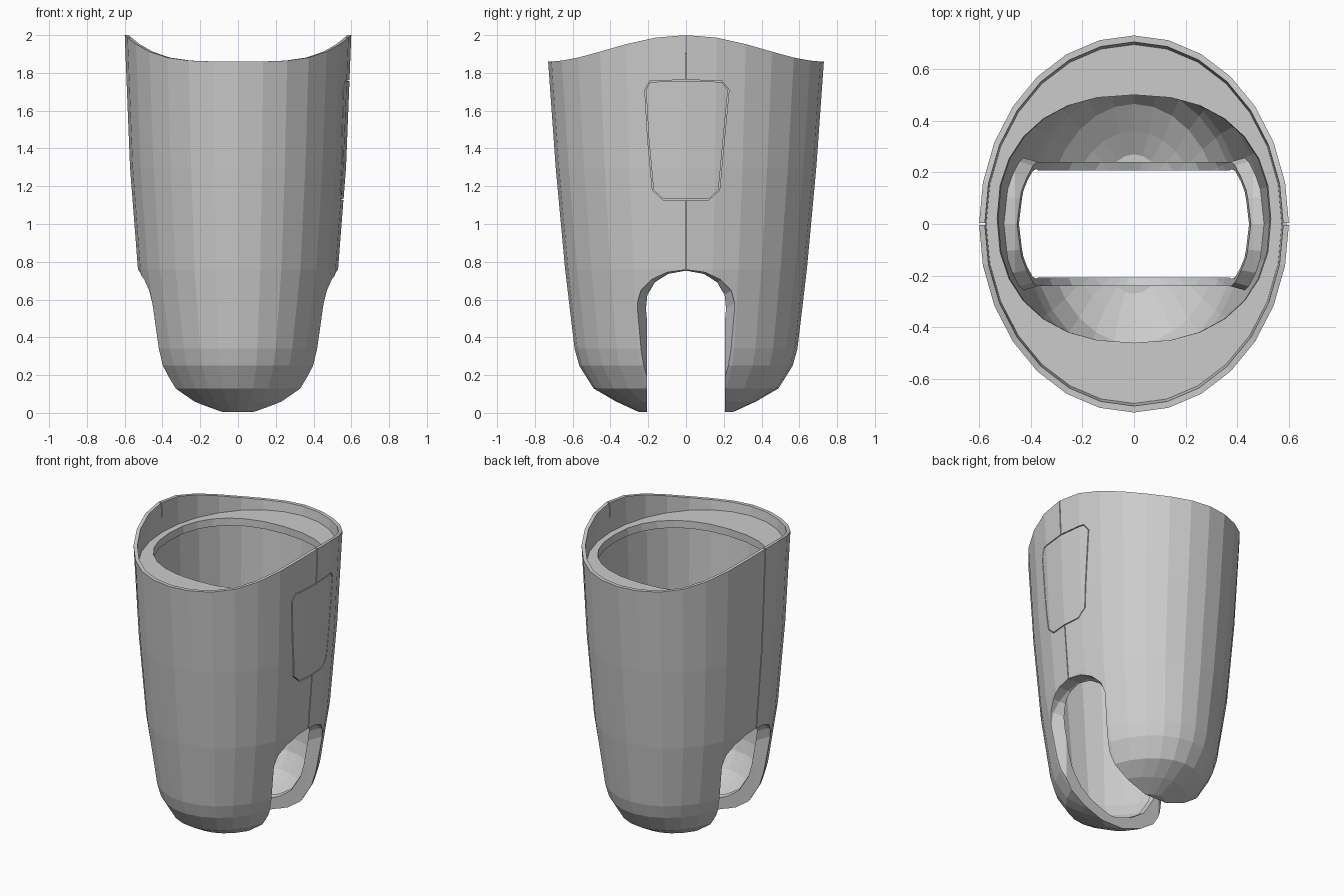
import bpy, bmesh, math

if "Cube" in bpy.data.objects:
    bpy.data.objects.remove(bpy.data.objects["Cube"])

SEG = 28
# z, half width x, half depth y
OUTER = [(0.005, .15, .25), (.06, .28, .37), (.13, .365, .49), (.25, .435, .565),
         (.34, .46, .59), (.76, .53, .64), (1.3, .572, .69), (1.86, .60, .73)]
INNER = [(1.73, .562, .69), (1.3, .542, .66), (.76, .50, .61), (.34, .43, .56),
         (.26, .405, .535), (.155, .34, .465), (.09, .26, .36), (.04, .15, .27)]


def ring_points(z, ax, ay, power=2.0, rise=0.0, dy=0.0):
    pts = []
    for i in range(SEG):
        a = 2 * math.pi * i / SEG
        c, s = math.cos(a), math.sin(a)
        x = math.copysign(abs(c) ** (2 / power), c) * ax
        y = math.copysign(abs(s) ** (2 / power), s) * ay
        pts.append((x, y + dy, z + rise * c ** 4))
    return pts


def loft(name, rings, closed=False):
    bm = bmesh.new()
    rows = [[bm.verts.new(p) for p in r] for r in rings]
    n = len(rows[0])
    pairs = list(zip(rows, rows[1:]))
    if closed:
        pairs.append((rows[-1], rows[0]))
    else:
        bm.faces.new(rows[0])
        bm.faces.new(rows[-1])
    for a, b in pairs:
        for i in range(n):
            j = (i + 1) % n
            bm.faces.new((a[i], a[j], b[j], b[i]))
    bmesh.ops.recalc_face_normals(bm, faces=bm.faces)
    mesh = bpy.data.meshes.new(name)
    bm.to_mesh(mesh)
    bm.free()
    ob = bpy.data.objects.new(name, mesh)
    bpy.context.collection.objects.link(ob)
    return ob


def combine(target, other, operation='DIFFERENCE'):
    other.hide_render = True
    mod = target.modifiers.new("combine", 'BOOLEAN')
    mod.operation = operation
    mod.solver = 'EXACT'
    mod.object = other
    bpy.context.view_layer.objects.active = target
    bpy.ops.object.modifier_apply(modifier=mod.name)
    bpy.data.objects.remove(other)


def outer_x(y, z):
    z = min(max(z, OUTER[0][0]), OUTER[-1][0])
    for (z0, a0, b0), (z1, a1, b1) in zip(OUTER, OUTER[1:]):
        if z <= z1:
            t = (z - z0) / (z1 - z0)
            ax, ay = a0 + (a1 - a0) * t, b0 + (b1 - b0) * t
            return ax * math.sqrt(max(0, 1 - (y / ay) ** 2))


def groove(target, path, side, closed=False, w=.003, depth=.033):
    """Cut a thin seam that follows the outer wall along a (y, z) path."""
    rings, n = [], len(path)
    for i, (y, z) in enumerate(path):
        p = path[i - 1] if closed or i else path[i]
        q = path[(i + 1) % n] if closed or i < n - 1 else path[i]
        dy, dz = q[0] - p[0], q[1] - p[1]
        m = math.hypot(dy, dz)
        ny, nz = -dz / m * w, dy / m * w
        xi = outer_x(y, z) - depth
        rings.append([(side * x, y + k * ny, z + k * nz)
                      for x, k in ((xi, -1), (.7, -1), (.7, 1), (xi, 1))])
    combine(target, loft("seam_cutter", rings, closed))


def arch(x, half, top):
    """Arch-shaped (y, z) section at a given x."""
    spring = top - .175
    pts = [(x, half, -.2), (x, half, spring)]
    for i in range(1, 8):
        a = math.pi * i / 8
        pts.append((x, half * math.cos(a), spring + .175 * math.sin(a)))
    return pts + [(x, -half, spring), (x, -half, -.2)]


def arch_solid(name, steps):
    return loft(name, [arch(-x, h, t) for x, h, t in steps]
                + [arch(x, h, t) for x, h, t in reversed(steps)])


# Thin hollow shell: outer wall, raised rim, inner ledge, inner wall
rings = [ring_points(*r) for r in OUTER[:-1]]
rings.append(ring_points(*OUTER[-1], rise=.14))
rings.append(ring_points(1.86, .578, .705, rise=.14))
rings.append(ring_points(1.80, .572, .695))
rings.append(ring_points(1.80, .53, .48, power=2.3, dy=.02))
rings.append(ring_points(1.75, .525, .48, power=2.3, dy=.02))
rings += [ring_points(*r) for r in INNER]
shell = loft("shin_shell", rings)

# Thick bevelled lip lining the slot on the inside
lip_rings = [ring_points(z + .008, ax - .008, ay - .008) for z, ax, ay in OUTER[:-1]]
lip_rings += [ring_points(z + .05, ax - .075, ay - .06) for z, ax, ay in reversed(OUTER[:-1])]
lip = loft("slot_lip", lip_rings)
combine(lip, arch_solid("lip_limit", [(.7, .30, .84), (.46, .265, .80), (.37, .24, .75)]),
        'INTERSECT')
combine(shell, lip, 'UNION')

# Arched slot through both sides, bevelled at the outside
combine(shell, arch_solid("slot_cutter", [(.7, .262, .765), (.45, .258, .755),
                                          (.37, .207, .725)]))

# Seams: full length on the left, split by the panel on the right
groove(shell, [(0, 2.05), (0, 1.86), (0, 1.3), (0, .70)], -1, depth=.025)
groove(shell, [(0, 2.05), (0, 1.86), (0, 1.755)], 1, depth=.025)
groove(shell, [(0, 1.13), (0, .76), (0, .70)], 1, depth=.025)

# Access panel outline on the right
panel = [(-.19, 1.755), (0, 1.76), (.19, 1.755), (.225, 1.71), (.20, 1.45), (.175, 1.18),
         (.12, 1.13), (-.12, 1.13), (-.175, 1.18), (-.20, 1.45), (-.215, 1.71)]
groove(shell, panel, 1, closed=True, depth=.02)
